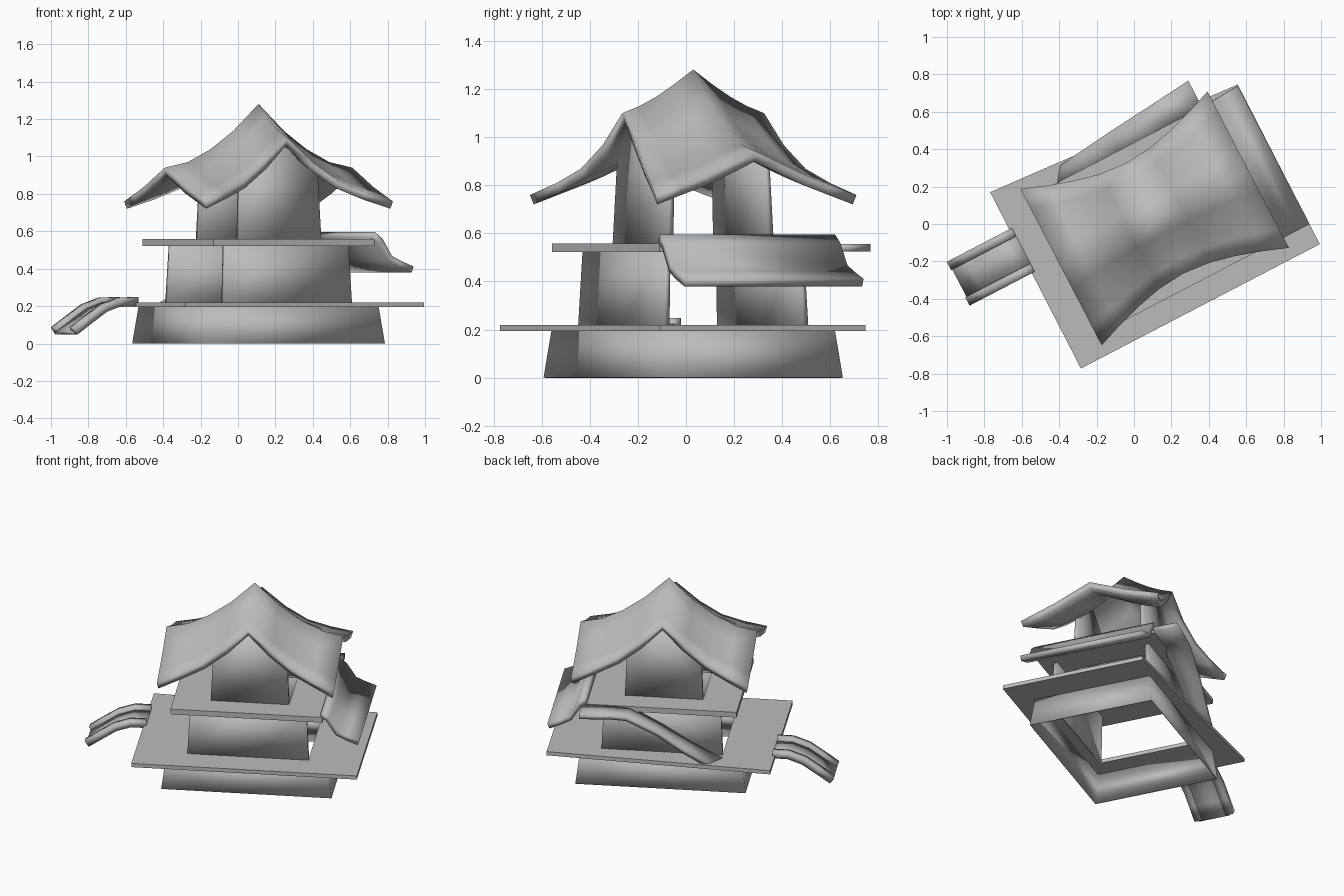
import bpy, bmesh, math

if "Cube" in bpy.data.objects:
    bpy.data.objects.remove(bpy.data.objects["Cube"], do_unlink=True)

# One plain material for the whole building
grey = bpy.data.materials.new("plain_grey")
grey.use_nodes = True
grey.diffuse_color = (0.5, 0.5, 0.5, 1)
grey.node_tree.nodes["Principled BSDF"].inputs["Base Color"].default_value = (0.5, 0.5, 0.5, 1)

# The building is turned on the ground and centred on its roof peak
TURN = math.radians(27.5)
CENTRE = (0.11, 0.03)


def place(p):
    u, v, z = p
    c, s = math.cos(TURN), math.sin(TURN)
    return (CENTRE[0] + u * c - v * s, CENTRE[1] + u * s + v * c, z)


def sheet(name, rows, thick, closed=False, smooth=100):
    """Skin rows of points into a surface and give it thickness."""
    bm = bmesh.new()
    grid = [[bm.verts.new(place(p)) for p in row] for row in rows]
    n = len(rows[0])
    for a, b in zip(grid, grid[1:]):
        for i in range(n if closed else n - 1):
            j = (i + 1) % n
            bm.faces.new((a[i], a[j], b[j], b[i]))
    mesh = bpy.data.meshes.new(name)
    bm.to_mesh(mesh)
    bm.free()
    obj = bpy.data.objects.new(name, mesh)
    bpy.context.collection.objects.link(obj)
    mesh.materials.append(grey)
    mod = obj.modifiers.new("thickness", "SOLIDIFY")
    mod.thickness = thick
    mod.offset = 0
    bpy.ops.object.select_all(action="DESELECT")
    bpy.context.view_layer.objects.active = obj
    obj.select_set(True)
    bpy.ops.object.modifier_apply(modifier=mod.name)
    bpy.ops.object.shade_smooth_by_angle(angle=math.radians(smooth))


def rect(u, v, z):
    return [(-u, -v, z), (u, -v, z), (u, v, z), (-u, v, z)]


# Hollow tapered foundation
sheet("foundation", [rect(0.54, 0.415, 0), rect(0.515, 0.39, 0.2)], 0.01, True)

# Decks, each a plate open in the middle
deck_edge = [(-0.72, -0.53, 0.207), (0.72, -0.53, 0.207),
             (0.725, 0.43, 0.207), (-0.715, 0.53, 0.207)]
sheet("lower_deck", [deck_edge, rect(0.385, 0.325, 0.207)], 0.026, True, 35)
sheet("upper_deck", [rect(0.485, 0.41, 0.54), rect(0.25, 0.23, 0.54)], 0.036, True, 35)

# Front and back walls; both ends of each storey stay open
for side, word in ((-1, "front"), (1, "back")):
    sheet(word + "_lower_wall",
          [[(u, side * 0.326, 0.2) for u in (-0.388, 0, 0.388)],
           [(u, side * 0.312, 0.535) for u in (-0.372, 0, 0.372)]], 0.025)
    sheet(word + "_upper_wall",
          [[(u, side * 0.236, 0.54) for u in (-0.25, 0, 0.25)],
           [(u, side * 0.222, z) for u, z in ((-0.235, 0.9), (0, 1.08), (0.235, 0.9))]], 0.025)

# Swept roof: heights blended between its ridges and its eaves
LONG_RIDGE = (1.28, 1.14, 1.04, 0.97, 0.94)
CROSS_RIDGE = (1.28, 1.22, 1.17, 1.13, 1.10)
GABLE_EDGE = (1.10, 0.97, 0.87, 0.81, 0.76)
END_EDGE = (0.94, 0.89, 0.84, 0.80, 0.76)


def roof_point(i, j):
    a, b = abs(i) / 4, abs(j) / 4
    z = ((1 - b) * LONG_RIDGE[abs(i)] + b * GABLE_EDGE[abs(i)]
         + (1 - a) * CROSS_RIDGE[abs(j)] + a * END_EDGE[abs(j)]
         - (1.28 - 0.34 * a - 0.18 * b))
    reach = 0.325 + 0.14 * a ** 1.6
    return (0.56 * i / 4, reach * j / 4, z - 0.02)


sheet("roof", [[roof_point(i, j) for i in range(-4, 5)] for j in range(-4, 5)], 0.042)

# Side awning falling from the upper deck
profile = [(0.48, 0.582), (0.52, 0.55), (0.58, 0.455), (0.64, 0.425), (0.715, 0.395)]
sheet("side_awning", [[(u, -0.41, z), (u, 0.38 + 0.06 * u, z)] for u, z in profile], 0.035)

# Ramp from the upper deck down to the lower deck, skewed at its foot
ramp = [(0.5, 0.54), (0.3, 0.54), (0.2, 0.53), (0, 0.425), (-0.2, 0.305), (-0.385, 0.21)]
sheet("back_ramp", [[(u, 0.38 + 0.03 * (u > 0.25), z),
                     (u if u > 0 else 0.8 * u, 0.52 + 0.1 * u, z)] for u, z in ramp], 0.03)

# Arched footbridge with two kerbs
arch = [(-0.7, 0.225), (-0.8, 0.225), (-0.9, 0.19), (-0.99, 0.13), (-1.08, 0.068)]
sheet("bridge_walkway", [[(u, 0.07, z - 0.012), (u, 0.28, z - 0.012)] for u, z in arch], 0.02)
for v, word in ((0.068, "near"), (0.282, "far")):
    sheet(word + "_bridge_kerb",
          [[(u, v - 0.025, z), (u, v + 0.025, z)] for u, z in arch], 0.045)
